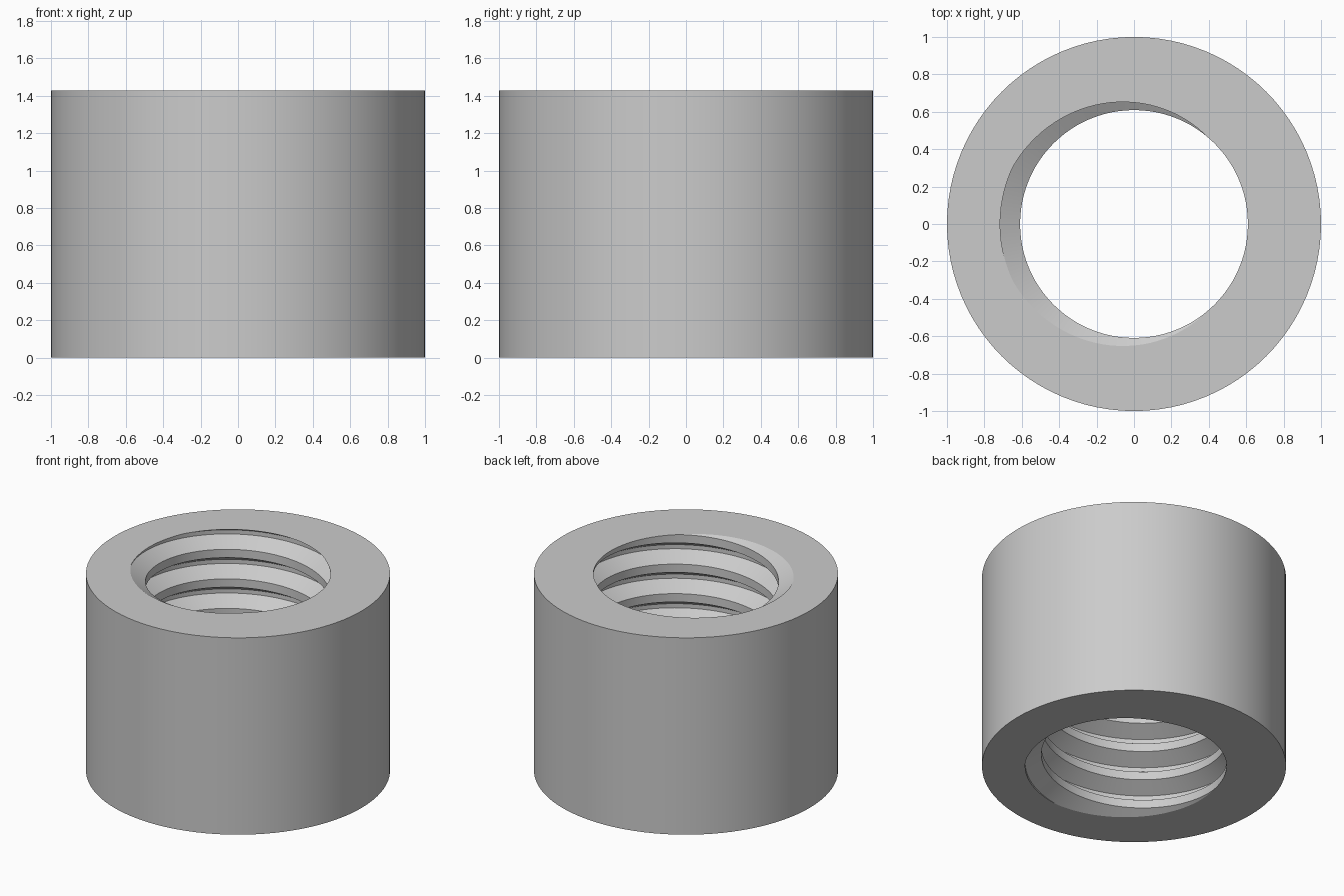
import bpy, bmesh, math

if "Cube" in bpy.data.objects:
    bpy.data.objects.remove(bpy.data.objects["Cube"])

R_OUT, H = 1.0, 1.4286          # sleeve radius and height
R_MIN, R_MAJ = 0.609, 0.716     # thread crest and root radii
PITCH, SEG = 0.2143, 96

bm = bmesh.new()

# Internal right-hand thread: 60 degree profile swept along a helix
crest, root = 0.28 * PITCH, 0.14 * PITCH
profile = [(R_MAJ, -root / 2), (R_MAJ, root / 2),
           (R_MIN, (PITCH - crest) / 2), (R_MIN, (PITCH + crest) / 2),
           (R_MAJ, PITCH - root / 2)]
turns = math.ceil(H / PITCH) + 4
previous = None
for i in range(turns * SEG + 1):
    a = math.pi + 2 * math.pi * i / SEG          # root meets the top face at -x
    lift = H + PITCH * (i / SEG - turns + 2)
    row = [bm.verts.new((r * math.cos(a), r * math.sin(a), lift + z)) for r, z in profile]
    if previous:
        for j in range(len(profile) - 1):
            bm.faces.new((previous[j], previous[j + 1], row[j + 1], row[j]))
    previous = row
bmesh.ops.remove_doubles(bm, verts=bm.verts, dist=1e-5)

# Trim the thread flush with both end faces
for z, n in ((0, -1), (H, 1)):
    bmesh.ops.bisect_plane(bm, geom=bm.verts[:] + bm.edges[:] + bm.faces[:], dist=1e-6,
                           plane_co=(0, 0, z), plane_no=(0, 0, n), clear_outer=True)

# Outer wall
rings = [[bm.verts.new((R_OUT * math.cos(2 * math.pi * i / SEG),
                        R_OUT * math.sin(2 * math.pi * i / SEG), z))
          for i in range(SEG)] for z in (0, H)]
for i in range(SEG):
    k = (i + 1) % SEG
    bm.faces.new((rings[0][i], rings[0][k], rings[1][k], rings[1][i]))

# Flat annular end faces
for z, n in ((0, -1), (H, 1)):
    rim = [e for e in bm.edges if e.is_boundary and all(abs(v.co.z - z) < 1e-4 for v in e.verts)]
    bmesh.ops.triangle_fill(bm, edges=rim, use_beauty=True, normal=(0, 0, n))
bmesh.ops.recalc_face_normals(bm, faces=bm.faces)

mesh = bpy.data.meshes.new("threaded_sleeve")
bm.to_mesh(mesh)
bm.free()
sleeve = bpy.data.objects.new("threaded_sleeve", mesh)
bpy.context.collection.objects.link(sleeve)

# Plain grey metal
grey = bpy.data.materials.new("light_grey")
grey.diffuse_color = (0.6, 0.6, 0.6, 1)
grey.use_nodes = True
grey.node_tree.nodes["Principled BSDF"].inputs["Base Color"].default_value = grey.diffuse_color
mesh.materials.append(grey)

bpy.context.view_layer.objects.active = sleeve
sleeve.select_set(True)
bpy.ops.object.shade_smooth_by_angle(angle=math.radians(25))
